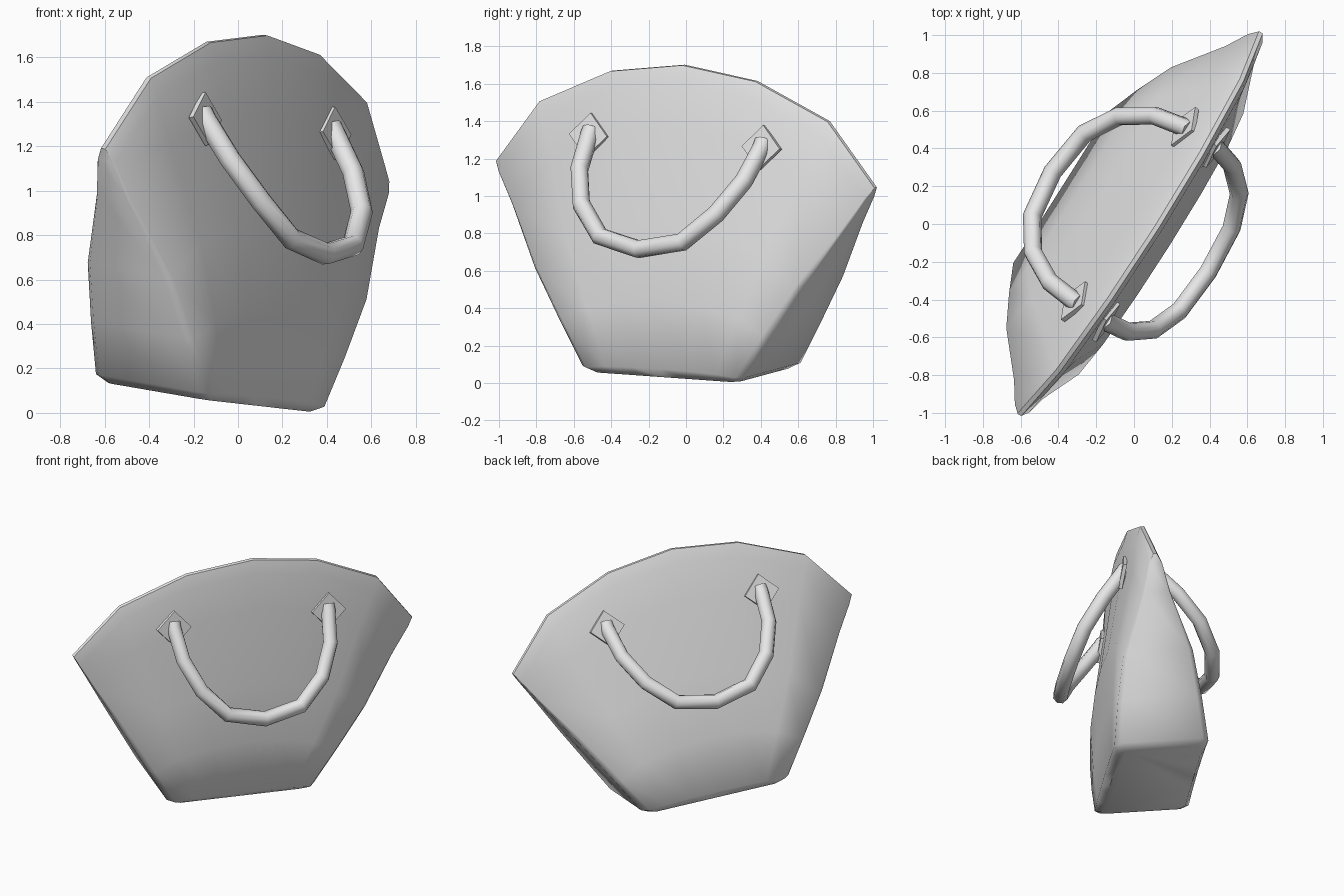
import bpy, bmesh
from mathutils import Vector, Matrix

if "Cube" in bpy.data.objects:
    bpy.data.objects.remove(bpy.data.objects["Cube"])

# One plain grey for everything
grey = bpy.data.materials.new("light_grey")
grey.use_nodes = True
grey.diffuse_color = (0.8, 0.8, 0.8, 1)
grey.node_tree.nodes["Principled BSDF"].inputs["Base Color"].default_value = (0.8, 0.8, 0.8, 1)

# Leaning frame of the bag: length, thickness and height axes
length = Vector((-0.533, -0.844, 0.06)).normalized()
thick = Vector((0.8215, -0.5515, -0.142))
thick = (thick - length * thick.dot(length)).normalized()
height = length.cross(thick)
frame = Matrix((length, thick, height)).transposed().to_4x4()
frame.translation = (-0.13, 0.03, 0.07)


def add_mesh(name, bm):
    bmesh.ops.recalc_face_normals(bm, faces=bm.faces)
    mesh = bpy.data.meshes.new(name)
    bm.to_mesh(mesh)
    bm.free()
    obj = bpy.data.objects.new(name, mesh)
    bpy.context.collection.objects.link(obj)
    mesh.materials.append(grey)
    obj.matrix_world = frame
    return obj


def select_only(obj):
    bpy.ops.object.select_all(action='DESELECT')
    obj.select_set(True)
    bpy.context.view_layer.objects.active = obj


# Bag body: chamfered rings that rise from the base to an arched rim
half_rim = [(1.2, 1.06), (0.912, 1.4), (0.46, 1.59)]
rim = [(-u, w) for u, w in half_rim] + [(0, 1.65)] + half_rim[::-1]
rows = [(0, 0.275, 0.04), (0.03, 0.312, 0), (0.25, 0.28, 0), (0.5, 0.23, 0),
        (0.8, 0.092, 0), (0.95, 0.045, 0), (1, 0.012, 0)]


def ring(t, v, inset):
    cut = 0.14 * v
    cols = []
    for j, (ru, rw) in enumerate(rim):
        s = (j - 3) / 3
        cols.append([(0.5 - inset) * s * (1 - t) + ru * t, rw * t])
    (u0, w0), (u1, w1) = cols[0], cols[-1]
    cols[0][0] += cut
    cols[-1][0] -= cut
    pts = [(u, v, w) for u, w in cols]
    pts += [(u1, v - cut, w1), (u1, cut - v, w1)]
    pts += [(u, -v, w) for u, w in reversed(cols)]
    pts += [(u0, cut - v, w0), (u0, v - cut, w0)]
    return pts


bm = bmesh.new()
rings = [[bm.verts.new(p) for p in ring(*row)] for row in rows]
for a, b in zip(rings, rings[1:]):
    for i in range(len(a)):
        k = (i + 1) % len(a)
        bm.faces.new((a[i], a[k], b[k], b[i]))
bm.faces.new(rings[0])
# Close the narrow rim with a strip of faces
top = rings[-1]
n = len(rim)
for i in range(n - 1):
    far = 2 * n + 1 - i
    bm.faces.new((top[i], top[i + 1], top[far - 1], top[far]))
bm.faces.new((top[n - 1], top[n], top[n + 1], top[n + 2]))
bm.faces.new((top[2 * n + 1], top[2 * n + 2], top[2 * n + 3], top[0]))
body = add_mesh("bag_body", bm)
select_only(body)
bpy.ops.object.shade_smooth_by_angle(angle=0.9)

# Hanging handles and their diamond pads on both faces
half_path = [(0.545, 0.075, 1.28), (0.546, 0.1, 1.25), (0.521, 0.246, 1.09),
             (0.427, 0.382, 0.925), (0.26, 0.468, 0.775)]
path = [(-u, v, w) for u, v, w in half_path] + [(0, 0.495, 0.725)] + half_path[::-1]

for side, label in ((1, "front"), (-1, "back")):
    curve = bpy.data.curves.new(label + "_handle", 'CURVE')
    curve.dimensions = '3D'
    curve.bevel_depth = 0.05
    curve.bevel_resolution = 2
    curve.use_fill_caps = True
    spline = curve.splines.new('POLY')
    spline.points.add(len(path) - 1)
    for point, (u, v, w) in zip(spline.points, path):
        point.co = (u, v * side, w, 1)
    handle = bpy.data.objects.new(label + "_handle", curve)
    bpy.context.collection.objects.link(handle)
    curve.materials.append(grey)
    handle.matrix_world = frame
    select_only(handle)
    bpy.ops.object.convert(target='MESH')
    bpy.ops.object.shade_smooth_by_angle(angle=0.9)

    for end, hand in ((-1, "left"), (1, "right")):
        bm = bmesh.new()
        normal = Vector((0, side, 0.28))
        spin = normal.to_track_quat('Z', 'X').to_matrix().to_4x4()
        place = Matrix.Translation((0.547 * end, 0.1 * side, 1.25)) @ spin
        bmesh.ops.create_cone(bm, cap_ends=True, segments=4, radius1=0.12,
                              radius2=0.12, depth=0.025, matrix=place)
        add_mesh(f"{label}_{hand}_handle_pad", bm)
